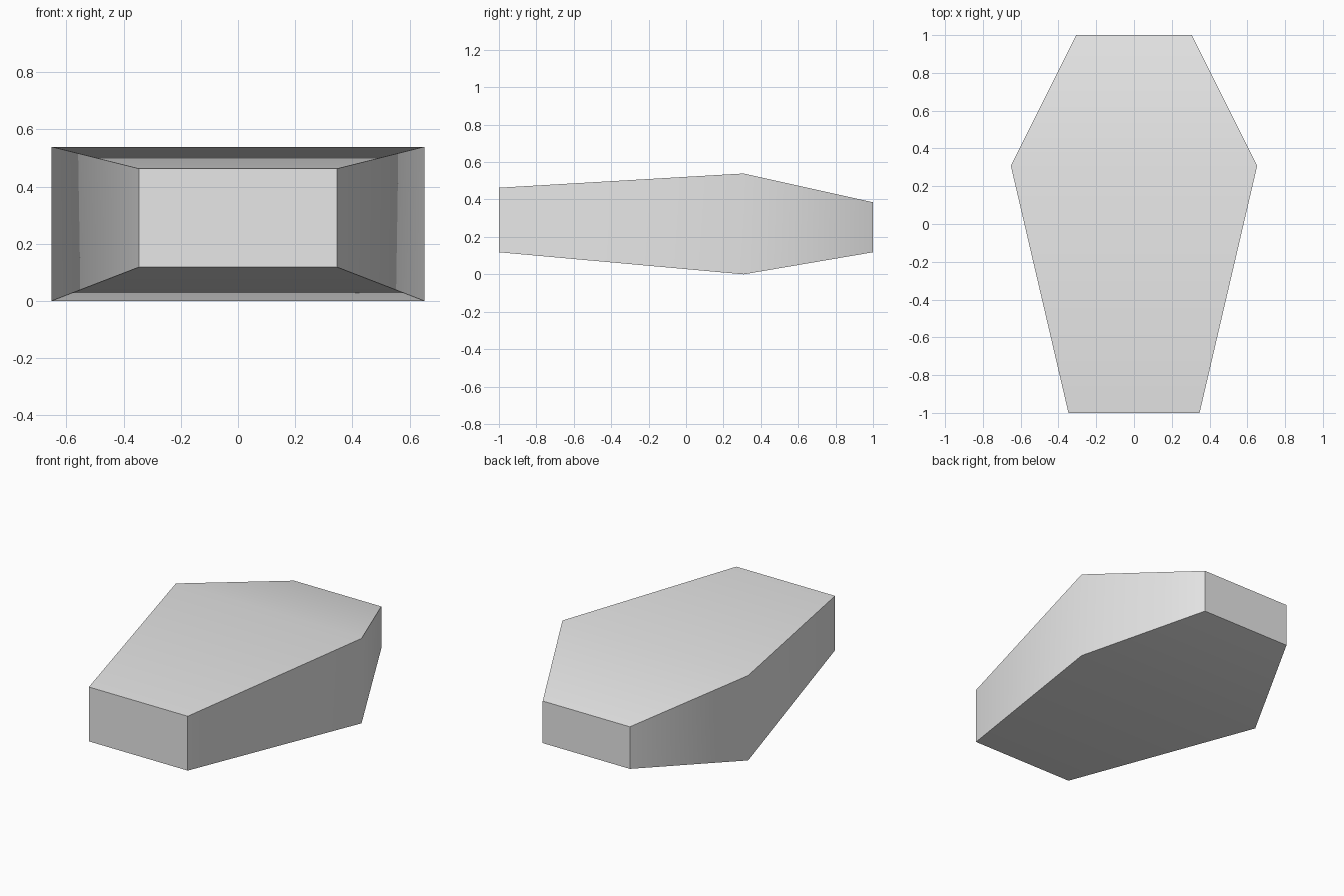
import bpy
import bmesh
import math

cube = bpy.data.objects.get("Cube")
if cube:
    bpy.data.objects.remove(cube, do_unlink=True)

# Plain grey for the whole casket
grey = bpy.data.materials.new("light_grey")
grey.use_nodes = True
colour = (0.8, 0.8, 0.8, 1)
grey.diffuse_color = colour
grey.node_tree.nodes["Principled BSDF"].inputs["Base Color"].default_value = colour

# Rectangular cross-sections from foot to head: y, half width, bottom, top
sections = [
    (-1.0, 0.347, 0.118, 0.463),
    (0.308, 0.652, 0.0, 0.539),
    (1.0, 0.306, 0.118, 0.385),
]

# Join the sections into one tapered body
bm = bmesh.new()
rings = [
    [bm.verts.new(p) for p in ((-w, y, lo), (w, y, lo), (w, y, hi), (-w, y, hi))]
    for y, w, lo, hi in sections
]
for a, b in zip(rings, rings[1:]):
    for i in range(4):
        j = (i + 1) % 4
        bm.faces.new((a[i], a[j], b[j], b[i]))
bm.faces.new(rings[0])
bm.faces.new(rings[-1])
bmesh.ops.recalc_face_normals(bm, faces=bm.faces)

mesh = bpy.data.meshes.new("casket_body")
bm.to_mesh(mesh)
bm.free()
mesh.materials.append(grey)
body = bpy.data.objects.new("casket_body", mesh)
bpy.context.collection.objects.link(body)

# Soft shading over the shoulders, crisp outline edges
bpy.ops.object.select_all(action="DESELECT")
body.select_set(True)
bpy.context.view_layer.objects.active = body
bpy.ops.object.shade_smooth_by_angle(angle=math.radians(50))
